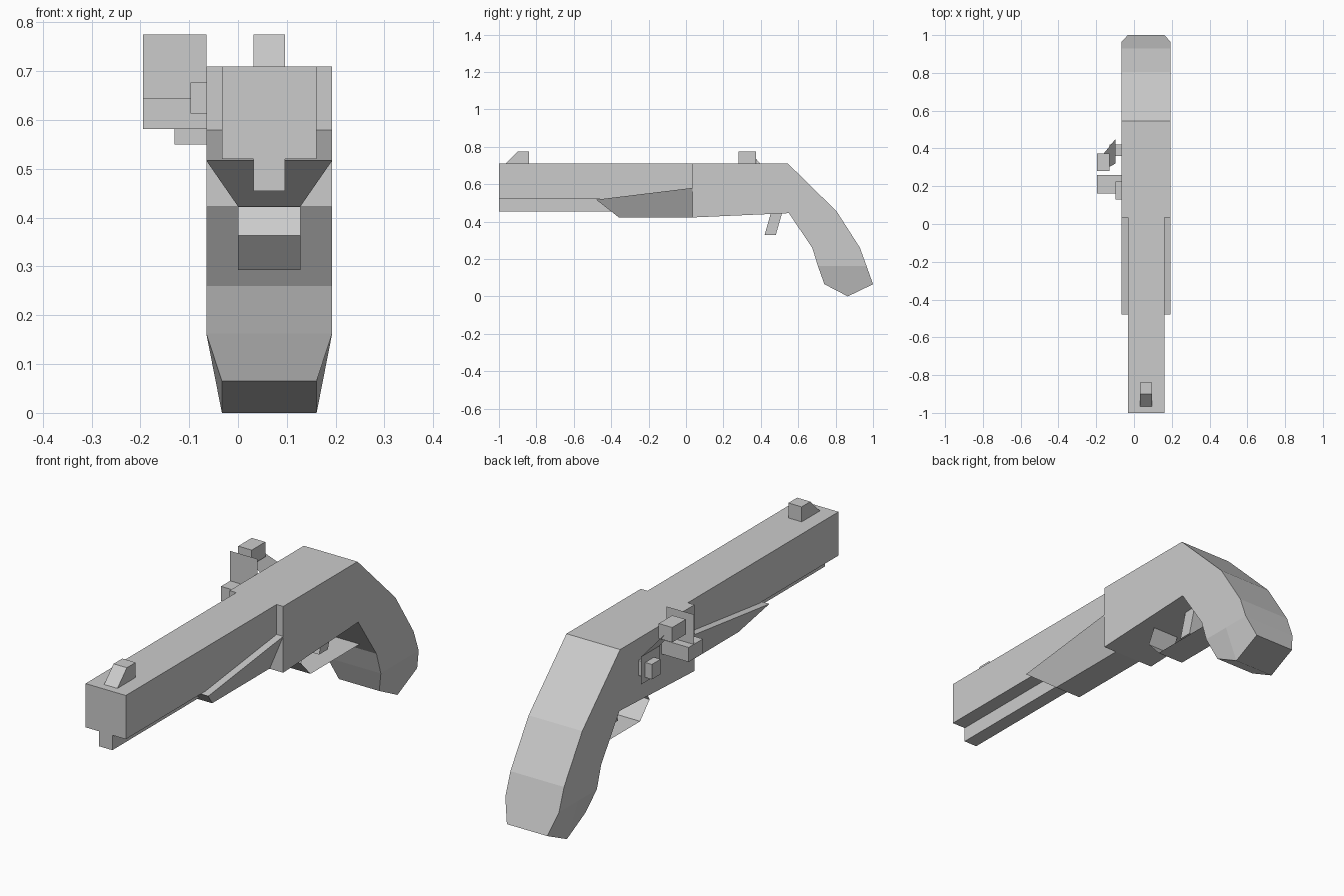
import bpy
import bmesh

cube = bpy.data.objects.get("Cube")
if cube:
    bpy.data.objects.remove(cube, do_unlink=True)

grey = bpy.data.materials.new("plain_grey")
grey.use_nodes = True
COLOUR = (0.6, 0.6, 0.6, 1)
grey.diffuse_color = COLOUR
grey.node_tree.nodes["Principled BSDF"].inputs["Base Color"].default_value = COLOUR

MID = 0.064              # centre line of the body
WIDE, BARREL, NARROW, THIN = 0.129, 0.097, 0.064, 0.032   # half widths


def finish(name, bm, solid=True):
    if solid:
        bmesh.ops.recalc_face_normals(bm, faces=bm.faces)
    mesh = bpy.data.meshes.new(name)
    bm.to_mesh(mesh)
    bm.free()
    mesh.materials.append(grey)
    obj = bpy.data.objects.new(name, mesh)
    bpy.context.collection.objects.link(obj)
    return obj


def loft(name, rings):
    """Solid skinned between closed rings of equal length."""
    bm = bmesh.new()
    loops = [[bm.verts.new(p) for p in ring] for ring in rings]
    for a, b in zip(loops, loops[1:]):
        for i in range(len(a)):
            j = (i + 1) % len(a)
            bm.faces.new((a[i], a[j], b[j], b[i]))
    bm.faces.new(loops[0])
    bm.faces.new(loops[-1])
    return finish(name, bm)


def extrude(name, profile, half):
    """Side profile (y, z) stretched across the body."""
    return loft(name, [[(MID + s * half, y, z) for y, z in profile] for s in (-1, 1)])


def box(name, x, y, z):
    return loft(name, [[(e, y[0], z[0]), (e, y[1], z[0]), (e, y[1], z[1]), (e, y[0], z[1])] for e in x])


def sheet(name, rows):
    """Open strip of flat panels between pairs of points."""
    bm = bmesh.new()
    rows = [[bm.verts.new(p) for p in row] for row in rows]
    for a, b in zip(rows, rows[1:]):
        bm.faces.new((a[0], a[1], b[1], b[0]))
    return finish(name, bm, solid=False)


# Barrel, lower rail and front sight
box("barrel", (MID - BARREL, MID + BARREL), (-1, 0.06), (0.52, 0.71))
box("lower_rail", (MID - THIN, MID + THIN), (-1, 0.04), (0.455, 0.52))
extrude("front_sight", [(-0.965, 0.71), (-0.9, 0.775), (-0.84, 0.775), (-0.84, 0.71)], THIN)

# Fore-end: wide along the top, narrow underneath, pointed at the front
loft("fore_end", [
    [(MID - WIDE, -0.48, 0.517), (MID + WIDE, -0.48, 0.517),
     (MID + NARROW, -0.36, 0.423), (MID - NARROW, -0.36, 0.423)],
    [(MID - WIDE, 0.035, 0.58), (MID + WIDE, 0.035, 0.58),
     (MID + NARROW, 0.035, 0.423), (MID - NARROW, 0.035, 0.423)]])

# Receiver and curved grip in one piece
extrude("receiver_and_grip", [
    (0.035, 0.71), (0.545, 0.71), (0.805, 0.455), (0.93, 0.26), (0.965, 0.163),
    (0.835, 0.163), (0.705, 0.163), (0.675, 0.26), (0.55, 0.445), (0.035, 0.422)], WIDE)

# Tapered butt under the grip
upper = [(0.705, 0.163), (0.835, 0.163), (0.965, 0.163)]
lower = [(0.74, 0.065), (0.865, 0), (1, 0.065)]
loft("grip_butt", [
    [(MID + s * half, y, z) for s, pts in ((-1, row), (1, row[::-1])) for y, z in pts]
    for row, half in ((upper, WIDE), (lower, BARREL))])

# Trigger and its thin guard
extrude("trigger", [(0.455, 0.45), (0.515, 0.45), (0.48, 0.328), (0.42, 0.328)], THIN)
guard = [(0.285, 0.43), (0.25, 0.363), (0.315, 0.293), (0.655, 0.293)]
sheet("trigger_guard", [[(MID - NARROW, y, z), (MID + NARROW, y, z)] for y, z in guard])

# Lock: pan, spring block and striking plate
SIDE = MID - WIDE
box("pan", (-0.195, SIDE), (0.162, 0.26), (0.582, 0.645))
box("pan_hinge", (-0.097, SIDE), (0.13, 0.225), (0.613, 0.677))
sheet("striking_plate", [[(-0.195, 0.225, z), (SIDE, 0.225, z)] for z in (0.645, 0.775)])

# Hammer: pivot, bent thin arm and jaw
box("hammer_pivot", (-0.13, SIDE), (0.36, 0.42), (0.55, 0.615))
sheet("hammer_arm", [
    [(-0.098, 0.32, 0.53), (-0.098, 0.45, 0.53)],
    [(-0.098, 0.32, 0.65), (-0.098, 0.45, 0.65)],
    [(-0.163, 0.285, 0.74), (-0.163, 0.37, 0.74)]])
box("hammer_jaw", (-0.195, -0.13), (0.28, 0.373), (0.71, 0.775))
